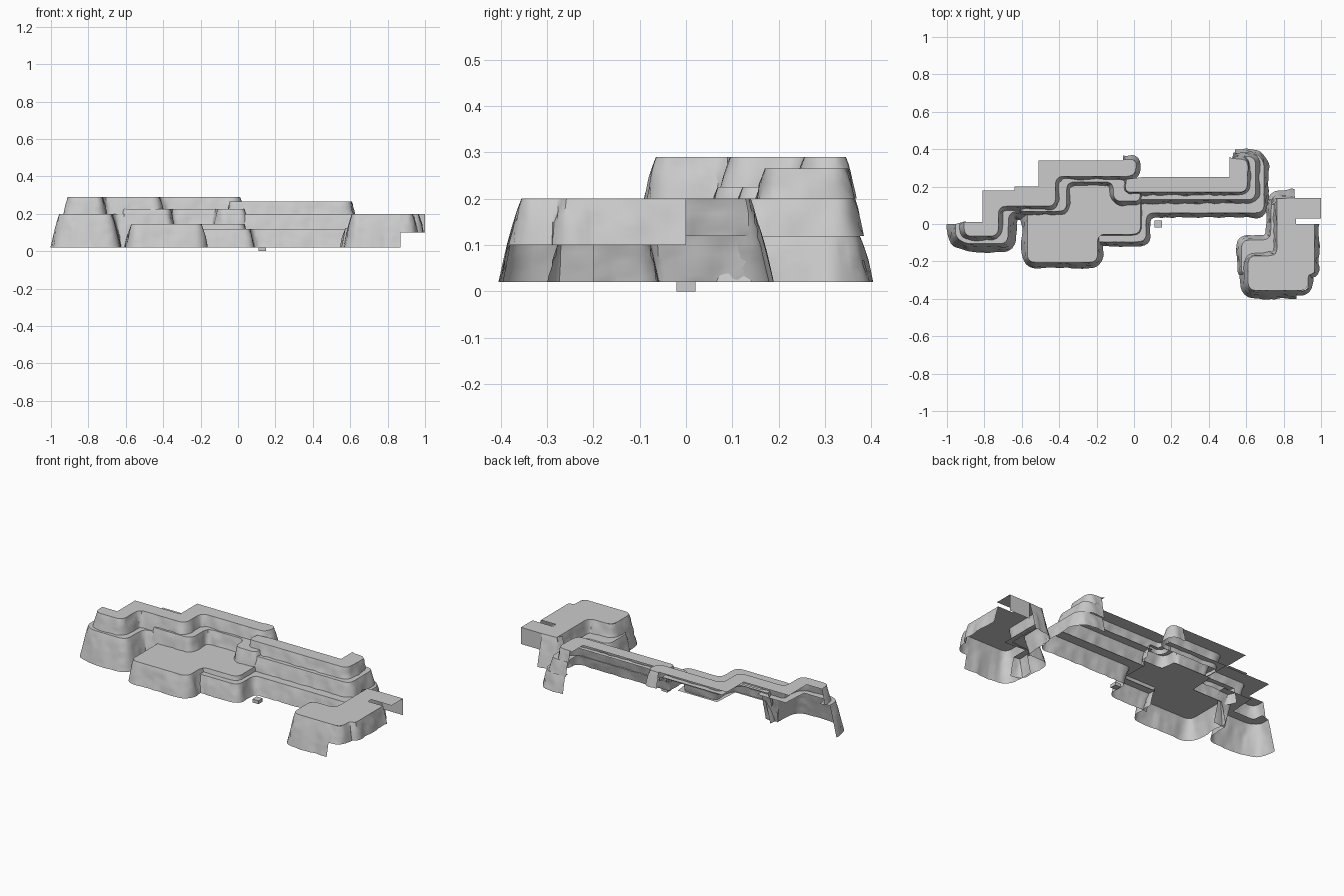
import bpy, bmesh, random
from mathutils import Vector, noise

if "Cube" in bpy.data.objects:
    bpy.data.objects.remove(bpy.data.objects["Cube"])

random.seed(4)
SLOPE = 0.25          # outward lean of every rock wall


def rounded(pts, r=0.045, step=0.02):
    """Round the corners of a path, then resample it evenly."""
    p = [Vector(q) for q in pts]
    out = [p[0]]
    for a, b, c in zip(p, p[1:], p[2:]):
        d = min(r, (a - b).length * 0.49, (c - b).length * 0.49)
        s, e = b + (a - b).normalized() * d, b + (c - b).normalized() * d
        for i in range(7):
            t = i / 6
            out.append(s * (1 - t) ** 2 + b * 2 * t * (1 - t) + e * t * t)
    out.append(p[-1])
    fine = [out[0]]
    for a, b in zip(out, out[1:]):
        n = int((b - a).length / step)
        fine += [a.lerp(b, (i + 1) / (n + 1)) for i in range(n)]
        if (b - fine[-1]).length > 0.007:
            fine.append(b)
    return fine


def finish(name, bm):
    me = bpy.data.meshes.new(name)
    bm.to_mesh(me)
    bm.free()
    me.shade_smooth()
    me.set_sharp_from_angle(angle=0.6)
    ob = bpy.data.objects.new(name, me)
    bpy.context.collection.objects.link(ob)
    return ob


def wall(name, pts, z1, z0, slope=SLOPE, rough=1.0):
    """Leaning rock face hung from a path; outside is right of travel."""
    path = rounded(pts)
    rows = max(2, round((z1 - z0) / 0.016))
    bm = bmesh.new()
    grid = []
    for i, p in enumerate(path):
        t = path[min(i + 1, len(path) - 1)] - path[max(i - 1, 0)]
        n = Vector((t.y, -t.x)).normalized()
        col = []
        for j in range(rows + 1):
            f = j / rows
            off = (z1 - z0) * slope * f ** 0.85
            # vertical ripples grow downward, with scattered small chips
            w = noise.noise(Vector((p.x * 24, p.y * 24, f * 0.8)))
            off += rough * w * 0.009 * min(1, f * 2)
            if 0 < j < rows and random.random() < 0.08:
                off -= rough * 0.004
            q = p + n * off
            col.append(bm.verts.new((q.x, q.y, z1 + (z0 - z1) * f)))
        grid.append(col)
    for a, b in zip(grid, grid[1:]):
        for j in range(rows):
            bm.faces.new((a[j], a[j + 1], b[j + 1], b[j]))
    return finish(name, bm)


def plate(name, front, back, z):
    """Flat terrace between a rounded front path and plain back points."""
    bm = bmesh.new()
    f = bm.faces.new([bm.verts.new((q[0], q[1], z))
                      for q in rounded(front) + [Vector(b) for b in back]])
    f.normal_update()
    if f.normal.z < 0:
        f.normal_flip()
    bmesh.ops.triangulate(bm, faces=[f])
    return finish(name, bm)


def tier(name, front, back, z1, z0):
    plate(name + "_top", front, back, z1)
    wall(name + "_wall", front, z1, z0)


# Upper terraces with stepped back edges
tier("upper_left",
     [(-.91, .01), (-.905, -.065), (-.725, -.065), (-.725, .095), (-.42, .095),
      (-.42, .255), (.005, .255), (.015, .345), (-.06, .345)],
     [(-.06, .34), (-.51, .34), (-.51, .18), (-.81, .18), (-.81, .01)], .29, .2)
tier("upper_right",
     [(-.04, .24), (-.05, .17), (.605, .17), (.61, .345), (.525, .35)],
     [(.51, .36), (.51, .25), (.04, .25)], .265, .2)
plate("upper_back_strip", [(-.64, .18), (-.64, .2)], [(-.51, .2), (-.51, .18)], .285)

# Middle ledges
tier("middle_left",
     [(-.955, 0), (-.955, -.07), (-.9, -.105), (-.675, -.105), (-.67, .065), (-.55, .07)],
     [(-.55, .11), (-.74, .11), (-.75, -.05), (-.89, -.05), (-.9, .015)], .2, .02)
tier("middle_centre",
     [(-.62, .11), (-.61, .068), (-.36, .068), (-.36, .225), (-.11, .225),
      (-.11, .122), (.03, .122), (.035, .18)],
     [(-.02, .18), (-.03, .27), (-.43, .27), (-.43, .11)], .225, .145)
tier("middle_right",
     [(.02, .13), (.65, .13), (.65, .36), (.53, .365)],
     [(.53, .34), (.6, .34), (.6, .18), (.02, .18)], .2, .12)

# Lower ledges
low_a = [(-.57, .06), (-.57, -.205), (-.195, -.205), (-.195, -.055)]
low_step = [(-.195, -.055), (.035, -.055), (.035, .13)]
plate("lower_left_top", low_a + low_step[1:],
      [(-.09, .13), (-.1, .22), (-.36, .22), (-.37, .06)], .145)
wall("lower_left_wall", low_a, .145, .02)
wall("lower_step", low_step, .145, .12, rough=.3)
tier("lower_right",
     [(-.195, -.095), (.065, -.095), (.065, .06), (.695, .06), (.695, .33),
      (.66, .375), (.54, .375)],
     [(.54, .35), (.64, .35), (.64, .12), (.03, .12), (.03, -.05), (-.195, -.05)], .12, .02)

# Separate outcrop on the right
west = [(.765, .135), (.765, -.17), (.61, -.17), (.61, -.25)]
south = [(.61, -.2), (.61, -.355), (.87, -.355)]
east = [(.865, -.355), (.93, -.355), (.932, -.27), (.965, -.265), (.965, 0)]
plate("outcrop_top", west[:3] + [(.61, -.355), (.93, -.355), (.932, -.27), (.965, -.265), (.965, 0)],
      [(.865, 0), (.865, .03), (1, .03), (1, .14), (.86, .14)], .2)
wall("outcrop_west_wall", west, .2, .12)
wall("outcrop_south_wall", south, .2, .02)
wall("outcrop_east_wall", east, .2, .1)
wall("outcrop_north_wall", [(.86, .14), (.765, .135), (.75, .1)], .2, .02)
wall("outcrop_north_strip", [(1, .14), (.86, .14)], .2, .1, slope=0, rough=0)
tier("outcrop_ledge",
     [(.735, .13), (.73, -.085), (.575, -.085), (.575, -.265), (.63, -.27)],
     [(.63, -.17), (.77, -.18), (.77, .13)], .125, .02)

# Small peg at ground level
bm = bmesh.new()
bmesh.ops.create_cube(bm, size=1)
for v in bm.verts:
    v.co = Vector((.13 + v.co.x * .04, v.co.y * .04, .01 + v.co.z * .02))
finish("ground_peg", bm)
